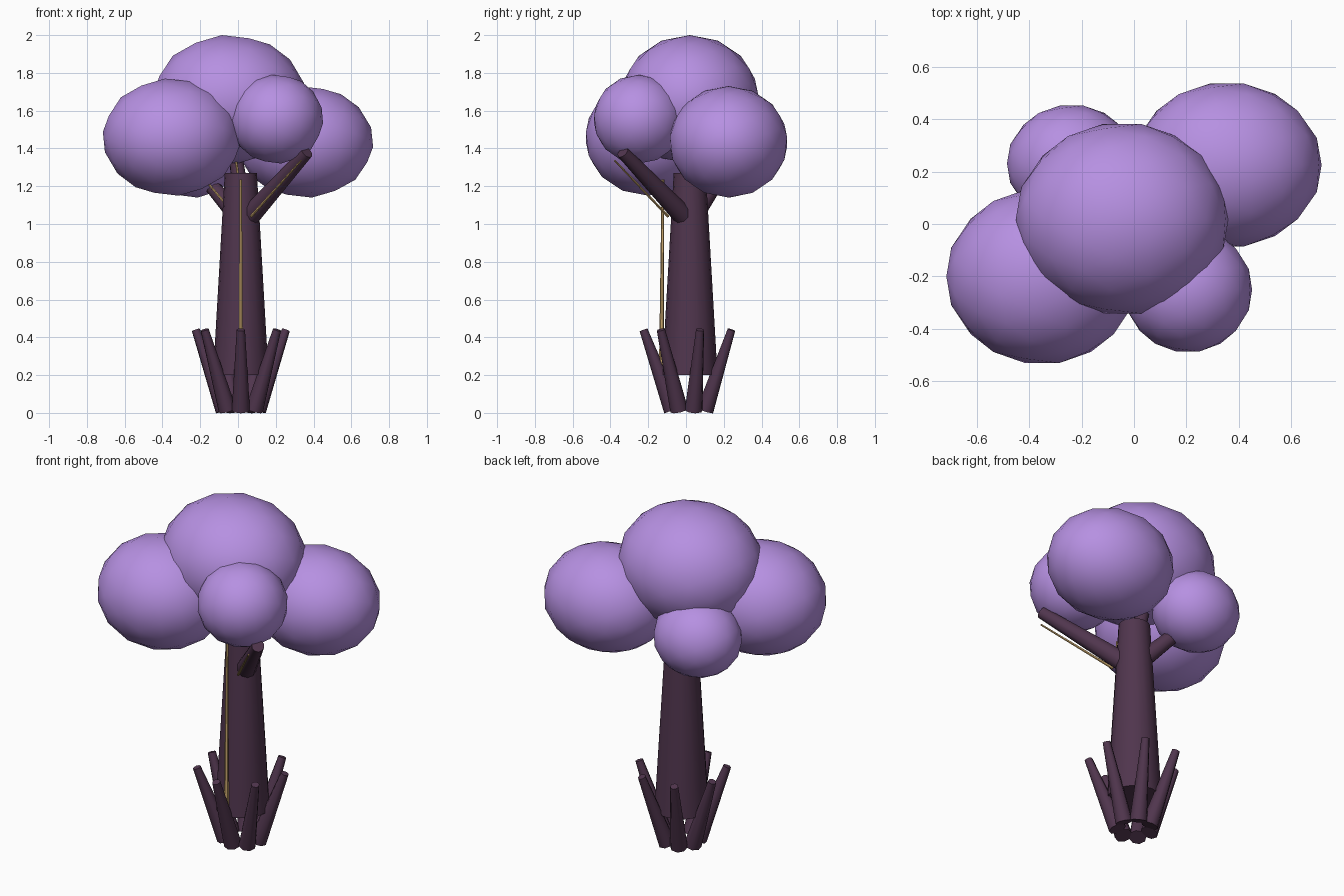
import bpy, bmesh, math
from mathutils import Vector, Matrix

if "Cube" in bpy.data.objects:
    bpy.data.objects.remove(bpy.data.objects["Cube"])


def material(name, rgb):
    m = bpy.data.materials.new(name)
    m.diffuse_color = (*rgb, 1)
    m.use_nodes = True
    m.node_tree.nodes["Principled BSDF"].inputs["Base Color"].default_value = m.diffuse_color
    return m


BARK = material("dark_bark", (0.08, 0.036, 0.075))
LEAF = material("lilac_foliage", (0.47, 0.28, 0.76))
GOLD = material("pale_gold", (0.58, 0.38, 0.15))


def finish(bm, name, mat):
    mesh = bpy.data.meshes.new(name)
    bm.to_mesh(mesh)
    bm.free()
    mesh.materials.append(mat)
    ob = bpy.data.objects.new(name, mesh)
    bpy.context.collection.objects.link(ob)
    bpy.context.view_layer.objects.active = ob
    ob.select_set(True)
    bpy.ops.object.shade_smooth_by_angle(angle=math.radians(50))
    ob.select_set(False)
    return ob


def limb(name, start, end, r1, r2, mat, sides=10):
    """Tapered cylinder between two points."""
    a, b = Vector(start), Vector(end)
    d = b - a
    turn = d.to_track_quat('Z', 'Y').to_matrix().to_4x4()
    bm = bmesh.new()
    bmesh.ops.create_cone(bm, cap_ends=True, segments=sides, radius1=r1, radius2=r2,
                          depth=d.length, matrix=Matrix.Translation((a + b) / 2) @ turn)
    return finish(bm, name, mat)


def puff(name, centre, size):
    """Coarse geodesic ball stretched to the given half sizes."""
    bm = bmesh.new()
    bmesh.ops.create_icosphere(bm, subdivisions=1, radius=1)
    bmesh.ops.subdivide_edges(bm, edges=bm.edges[:], cuts=2, use_grid_fill=True)
    bmesh.ops.triangulate(bm, faces=bm.faces[:])
    turn = Matrix.Rotation(math.radians(31.717), 3, 'Y')
    for v in bm.verts:
        v.co = turn @ v.co.normalized()
    reach = max(v.co.z for v in bm.verts)
    for v in bm.verts:
        v.co = Vector(c + s * p / reach for c, s, p in zip(centre, size, v.co))
    return finish(bm, name, LEAF)


# Trunk, floating just above the ground inside the ring of roots
CX, CY = 0.015, 0.02
limb("trunk", (CX, CY, 0.2), (CX, CY, 1.27), 0.147, 0.085, BARK, 16)
limb("trunk_strip", (CX, CY - 0.15, 0.24), (CX, CY - 0.142, 1.235), 0.013, 0.007, GOLD, 6)

# Seven roots flaring outwards and upwards
for i in range(7):
    ang = -math.pi / 2 + i * math.tau / 7
    c, s = math.cos(ang), math.sin(ang)
    limb(f"root_{i + 1}", (CX + 0.09 * c, CY + 0.09 * s, 0.014),
         (CX + 0.245 * c, CY + 0.245 * s, 0.44), 0.048, 0.022, BARK, 8)

# Branches, each with a thin gold strip held in front of it
BRANCHES = [
    ("front_branch", (0.06, -0.01, 1.04), (0.365, -0.335, 1.38), 0.055, 0.034),
    ("back_branch", (0.0, 0.04, 1.04), (-0.24, 0.23, 1.32), 0.05, 0.032),
    ("top_branch", (0.015, 0.03, 1.15), (-0.03, 0.08, 1.5), 0.045, 0.03),
]
for name, a, b, r1, r2 in BRANCHES:
    limb(name, a, b, r1, r2, BARK)
    a, b = Vector(a), Vector(b)
    off = Vector((0, -0.075, -0.01))
    limb(name + "_strip", a.lerp(b, 0.03) + off, a.lerp(b, 0.9) + off, 0.008, 0.005, GOLD, 6)

# Foliage
puff("crown_foliage", (-0.045, 0.02, 1.66), (0.405, 0.367, 0.34))
puff("left_foliage", (-0.35, -0.2, 1.46), (0.365, 0.335, 0.31))
puff("right_foliage", (0.355, 0.225, 1.435), (0.36, 0.315, 0.295))
puff("front_foliage", (0.205, -0.25, 1.555), (0.245, 0.24, 0.235))
puff("back_foliage", (-0.238, 0.23, 1.36), (0.246, 0.225, 0.22))
